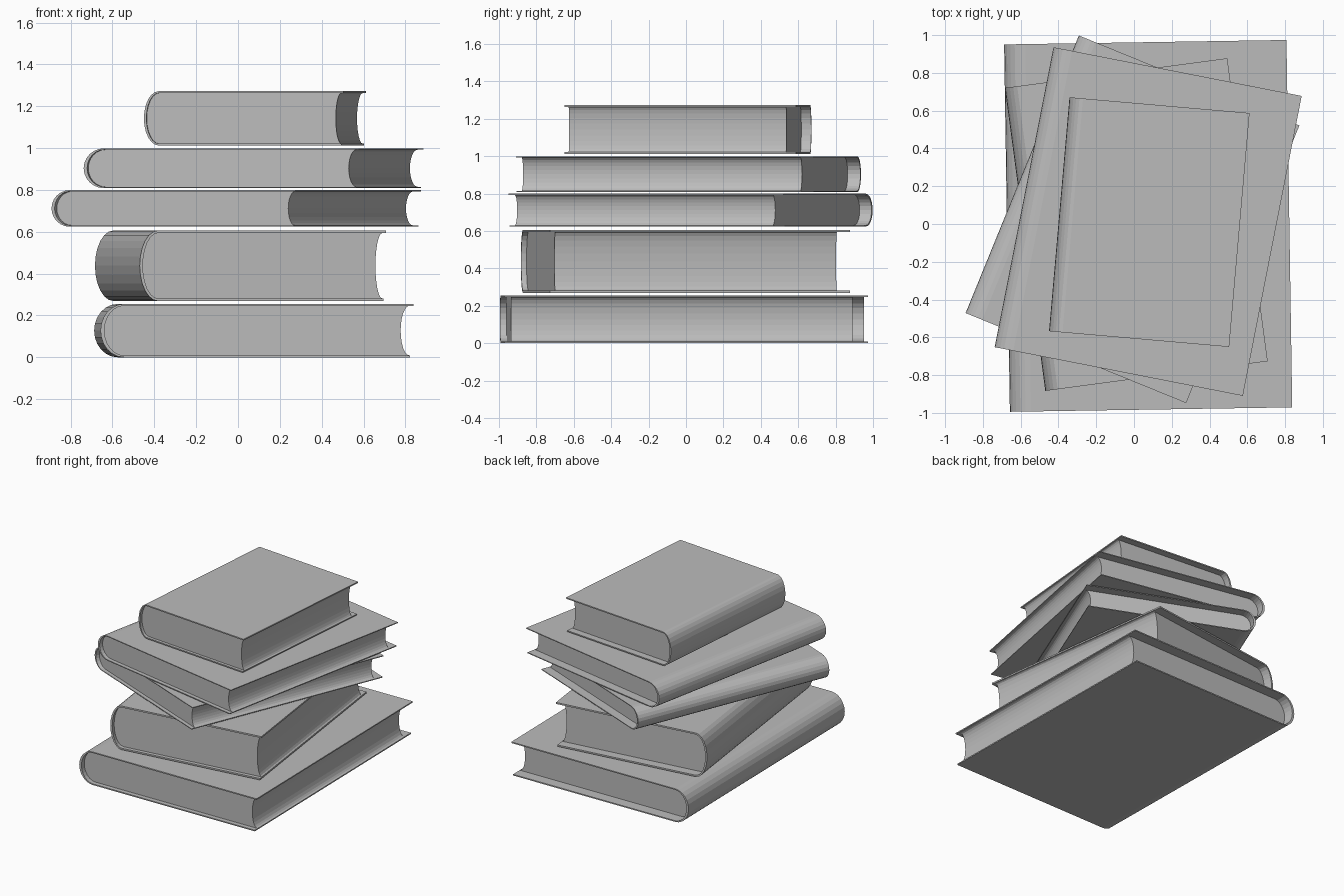
import bpy, bmesh
from math import sin, cos, pi, radians

cube = bpy.data.objects.get("Cube")
if cube:
    bpy.data.objects.remove(cube)

grey = bpy.data.materials.new("plain grey")
grey.use_nodes = True
grey.diffuse_color = (0.5, 0.5, 0.5, 1)
grey.node_tree.nodes["Principled BSDF"].inputs["Base Color"].default_value = (0.5, 0.5, 0.5, 1)

STEPS = 12


def arc(x, depth, half, mid):
    """Half ellipse bulging towards -x, from top to bottom."""
    return [(x - depth * sin(pi * i / STEPS), mid + half * cos(pi * i / STEPS))
            for i in range(STEPS + 1)]


def extrude_profile(name, profile, y0, y1, place):
    """Closed x-z profile swept along y, then moved to its place."""
    bm = bmesh.new()
    face = bm.faces.new([bm.verts.new((x, y0, z)) for x, z in profile])
    result = bmesh.ops.extrude_face_region(bm, geom=[face], use_keep_orig=True)
    moved = [g for g in result["geom"] if isinstance(g, bmesh.types.BMVert)]
    bmesh.ops.translate(bm, verts=moved, vec=(0, y1 - y0, 0))
    bmesh.ops.recalc_face_normals(bm, faces=bm.faces)
    mesh = bpy.data.meshes.new(name)
    bm.to_mesh(mesh)
    bm.free()
    mesh.materials.append(grey)
    obj = bpy.data.objects.new(name, mesh)
    bpy.context.collection.objects.link(obj)
    x, y, z, turn = place
    obj.location = (x, y, z)
    obj.rotation_euler.z = radians(turn)


def book(label, width, length, height, place):
    right, mid = width / 2, height / 2
    board = 0.035 * height
    spine_x = -right + 0.075 * width
    wall = 0.0125 * width
    bottom_right = right - 0.01 * width

    # Cover: two boards joined by a rounded spine
    outer = arc(spine_x, 0.075 * width, mid, mid)
    inner = arc(spine_x, 0.075 * width - wall, mid - board, mid)
    cover = ([(right, height)] + outer + [(bottom_right, 0), (bottom_right, board)]
             + inner[::-1] + [(right, height - board)])
    extrude_profile(label + "_cover", cover, -length / 2, length / 2, place)

    # Pages: rounded at the spine, hollow at the fore edge, set in at head and tail
    hollow = arc(right - 0.012 * width, 0.028 * width, mid - board, mid)
    extrude_profile(label + "_pages", inner + hollow[::-1],
                    -0.482 * length, 0.457 * length, place)


# Label, width, length, height, (x, y, z, turn in degrees)
book("bottom_book", 1.495, 1.945, 0.255, (0.075, -0.01, 0, 0.9))
book("second_book", 1.188, 1.618, 0.337, (0.012, -0.003, 0.269, 7.6))
book("third_book", 1.261, 1.587, 0.175, (-0.008, 0.025, 0.624, -22.2))
book("fourth_book", 1.339, 1.618, 0.191, (0.075, 0.013, 0.808, -11.1))
book("top_book", 0.957, 1.243, 0.260, (0.081, 0.01, 1.012, -5.0))
